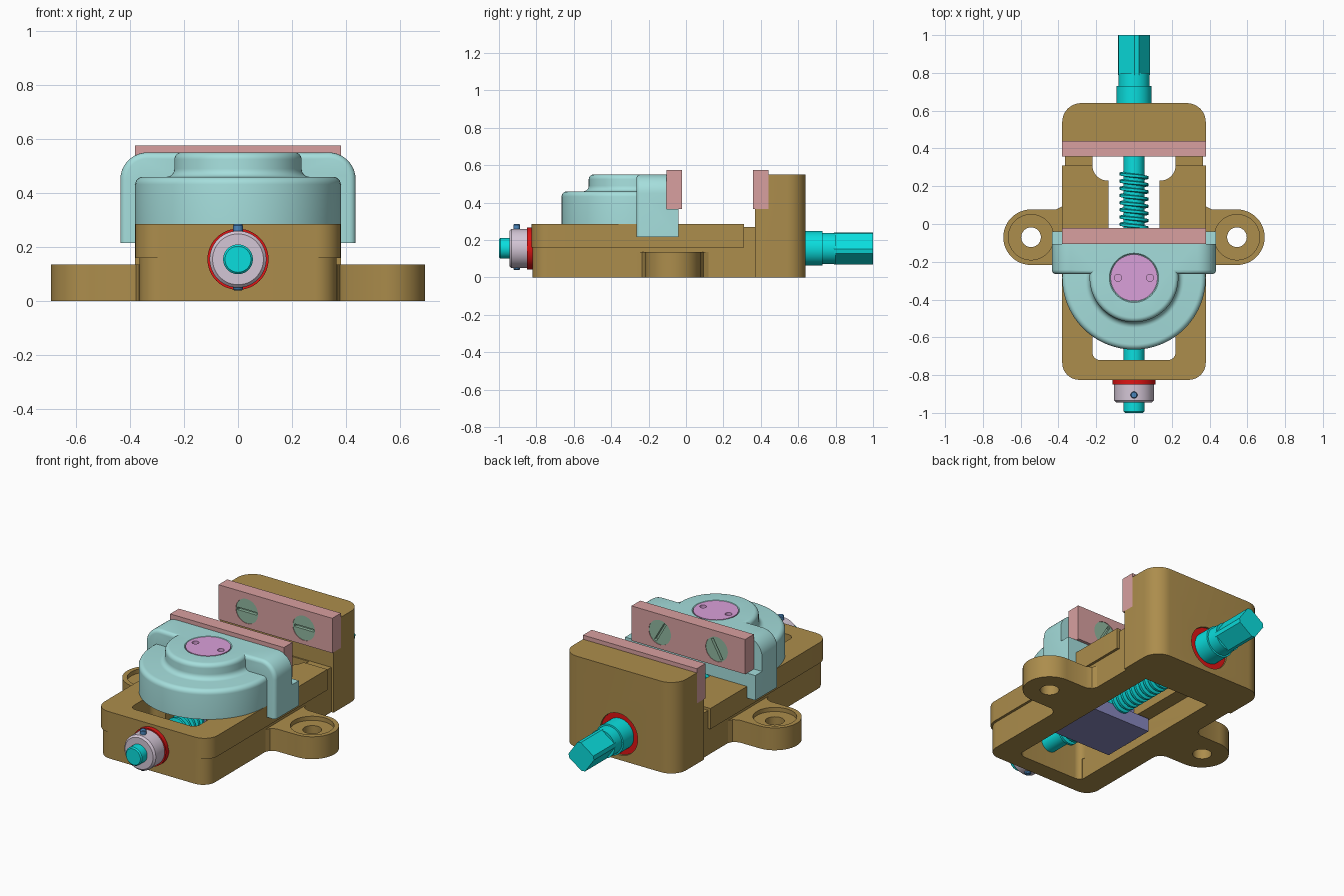
import bpy, bmesh
from math import pi, sin, cos, radians
from mathutils import Matrix, Vector

if "Cube" in bpy.data.objects:
    bpy.data.objects.remove(bpy.data.objects["Cube"])


def material(name, rgb):
    m = bpy.data.materials.new(name)
    m.diffuse_color = [((c / 255 + .055) / 1.055) ** 2.4 for c in rgb] + [1]
    m.use_nodes = True
    m.node_tree.nodes["Principled BSDF"].inputs["Base Color"].default_value = m.diffuse_color
    return m


TAN = material("bronze", (172, 141, 76))
AQUA = material("pale_aqua", (165, 222, 220))
CYAN = material("cyan", (10, 222, 222))
PINK = material("pink", (216, 160, 160))
RED = material("red", (222, 20, 20))
LILAC = material("lilac", (212, 198, 214))
PURPLE = material("orchid", (218, 160, 218))
GREEN = material("sage", (145, 185, 160))
BLUE = material("blue", (75, 135, 190))
NUT = material("slate_violet", (135, 135, 190))
AX = 0.155          # height of the screw axis
JC = -0.285         # y of the jaw centre


def make(name, bm, mat):
    bmesh.ops.recalc_face_normals(bm, faces=bm.faces)
    me = bpy.data.meshes.new(name)
    bm.to_mesh(me)
    bm.free()
    ob = bpy.data.objects.new(name, me)
    bpy.context.collection.objects.link(ob)
    if mat:
        me.materials.append(mat)
    return ob


def prism(name, pts, lo, hi, axis='Z', mat=None):
    """Extrude an outline: XY outline along Z, or XZ outline along Y."""
    bm = bmesh.new()
    put = (lambda p, h: (p[0], p[1], h)) if axis == 'Z' else (lambda p, h: (p[0], h, p[1]))
    a = [bm.verts.new(put(p, lo)) for p in pts]
    b = [bm.verts.new(put(p, hi)) for p in pts]
    bm.faces.new(a)
    bm.faces.new(b)
    for i in range(len(pts)):
        j = (i + 1) % len(pts)
        bm.faces.new((a[i], a[j], b[j], b[i]))
    return make(name, bm, mat)


def arc(cx, cy, r, a0, a1, n=10):
    return [(cx + r * cos(radians(a0 + (a1 - a0) * i / n)),
             cy + r * sin(radians(a0 + (a1 - a0) * i / n))) for i in range(n + 1)]


def rrect(hw, y0, y1, rf=0, rb=0):
    """Rectangle centred on x with rounded front / back corners."""
    out = []
    for s, y, r, a in ((1, y0, rf, -90), (1, y1, rb, 0), (-1, y1, rb, 90), (-1, y0, rf, 180)):
        cy = y + r if y == y0 else y - r
        out += arc(s * (hw - r), cy, r, a, a + 90) if r else [(s * hw, y)]
    return out


def box(name, x0, x1, y0, y1, z0, z1, mat=None):
    return prism(name, [(x0, y0), (x1, y0), (x1, y1), (x0, y1)], z0, z1, mat=mat)


def turn(name, prof, loc=(0, 0, 0), axis='Z', mat=None, n=48):
    """Revolve an open (radius, height) profile and cap both ends."""
    bm = bmesh.new()
    rot = Matrix.Rotation(-pi / 2, 3, 'X') if axis == 'Y' else Matrix.Identity(3)
    rings = [[bm.verts.new(rot @ Vector((r * cos(2 * pi * i / n), r * sin(2 * pi * i / n), h)) + Vector(loc))
              for i in range(n)] for r, h in prof]
    for a, b in zip(rings, rings[1:]):
        for i in range(n):
            j = (i + 1) % n
            bm.faces.new((a[i], a[j], b[j], b[i]))
    bm.faces.new(rings[0])
    bm.faces.new(rings[-1])
    return make(name, bm, mat)


def boolean(ob, others, op='DIFFERENCE'):
    bpy.context.view_layer.objects.active = ob
    for o in others:
        m = ob.modifiers.new("bool", 'BOOLEAN')
        m.operation, m.object, m.solver = op, o, 'EXACT'
        bpy.ops.object.modifier_apply(modifier=m.name)
        bpy.data.objects.remove(o)
    return ob


# base: body, side rails, relief step, fixed jaw block
base = prism("base", rrect(.365, -.82, .5, .08), 0, .165, mat=TAN)
adds = [prism("rails", rrect(.38, -.825, .31, .09), .16, .285),
        box("relief", -.365, .365, .2, .45, .1, .27),
        prism("block", rrect(.38, .37, .64, 0, .1), 0, .55)]
# mounting lugs with flared roots
for s in (1, -1):
    ol = [(.3, -.26), (.366, -.26), (.378, -.234), (.41, -.218)] + arc(.545, -.07, .147, -90, 90, 24)
    ol += [(.41, .078), (.378, .094), (.366, .12), (.3, .12)]
    adds.append(prism("lug", [(s * x, y) for x, y in ol], 0, .135))
boolean(base, adds, 'UNION')
# slots, jaw seat, counterbores
cuts = [prism("front_window", rrect(.22, -.72, -.5, .04, .04), -.1, .4),
        prism("rear_window", rrect(.22, .23, .362, .08), -.1, .4),
        box("guide_slot", -.135, .135, -.6, .3, -.1, .4),
        box("nut_channel", -.22, .22, -.70, .34, -.1, .125),
        box("seat", -.5, .5, .3, .44, .365, .7),
        turn("rear_bore", [(.125, .612), (.125, .7)], (0, 0, AX), 'Y')]
for s in (1, -1):
    cuts += [turn("bolt_hole", [(.052, -.1), (.052, .3)], (s * .545, -.07, 0)),
             turn("bolt_seat", [(.12, .11), (.12, .3)], (s * .545, -.07, 0))]
boolean(base, cuts)

# sliding jaw: saddle bar over the rails
side = [(.38, .285), (.38, .215), (.435, .215)] + arc(.335, .45, .1, 0, 90)
jaw = prism("sliding_jaw", side + [(-x, z) for x, z in reversed(side)], -.265, -.04, 'Y', AQUA)
bm = bmesh.new()
bm.from_mesh(jaw.data)
rim = [e for e in bm.edges if all(v.co.y < -.26 and (v.co.z > .3 or abs(v.co.x) > .43) for v in e.verts)]
bmesh.ops.bevel(bm, geom=rim, offset=.022, segments=4, profile=.5, affect='EDGES')
bm.to_mesh(jaw.data)
bm.free()
# round nose with raised boss
nose = turn("nose", [(.38, .285)] + arc(.352, .432, .028, 0, 90, 6) +
            arc(.265, .49, .03, 270, 180, 6) + arc(.21, .525, .025, 0, 90, 6), (0, JC, 0), n=96)
boolean(nose, [box("trim", -1, 1, -.2, 1, 0, 1)])
boolean(jaw, [nose], 'UNION')
boolean(jaw, [box("plate_seat", -1, 1, -.105, .2, .365, .8),
              turn("cap_bore", [(.125, .45), (.125, .545), (.137, .556)], (0, JC, 0))])

# cap on the jaw with two spanner holes
cap = turn("jaw_cap", [(.124, .44), (.124, .55)], (0, JC, 0), mat=PURPLE)
boolean(cap, [turn("hole", [(.019, .5), (.019, .6)], (s * .085, JC, 0), n=20) for s in (1, -1)])

# gripping plates and slotted screws
for label, y0, y1, face, d in (("fixed", .357, .44, .36, 1), ("sliding", -.105, -.022, -.025, -1)):
    plate = box(label + "_jaw_plate", -.38, .38, y0, y1, .365, .575, PINK)
    for s in (1, -1):
        loc = (s * .19, 0, .465)
        boolean(plate, [turn("bore", [(.074, y0 - .05), (.074, y1 + .05)], loc, 'Y')])
        h = sorted((face, face + d * .07))
        screw = turn(label + "_plate_screw", [(.074, h[0]), (.074, h[1])], loc, 'Y', GREEN)
        slot = box("slot", -.065, .065, face - .02, face + .02, -.008, .008)
        ang = 0 if d == 1 else s * radians(60)
        slot.data.transform(Matrix.Translation(loc) @ Matrix.Rotation(ang, 4, 'Y'))
        boolean(screw, [slot])

# lead screw shaft
turn("lead_screw", [(.048, -1), (.055, -.993), (.055, .4), (.092, .401), (.092, .73), (.083, .731), (.083, .8)],
     (0, 0, AX), 'Y', CYAN)
prism("square_drive", [(.085 * cos(radians(a)), AX + .085 * sin(radians(a)))
                       for k in range(4) for a in (72 + 90 * k, 88 + 90 * k)], .79, 1, 'Y', CYAN)
# helical thread
bm = bmesh.new()
prev, pitch, seg = None, .038, 24
section = ((.05, -.012), (.076, -.007), (.076, .007), (.05, .012))
for i in range(int(.86 / pitch * seg) + 1):
    a, y = 2 * pi * i / seg, -.59 + pitch * i / seg
    ring = [bm.verts.new((r * cos(a), y + o, AX + r * sin(a))) for r, o in section]
    if prev:
        for k in range(4):
            bm.faces.new((prev[k], prev[(k + 1) % 4], ring[(k + 1) % 4], ring[k]))
    else:
        bm.faces.new(ring)
    prev = ring
bm.faces.new(prev)
make("screw_thread", bm, CYAN)

# washers, front collar and locking pin
turn("front_washer", [(.113, -.85), (.113, -.82)], (0, 0, AX), 'Y', RED)
turn("rear_washer", [(.124, .6), (.124, .63)], (0, 0, AX), 'Y', RED)
turn("collar", [(.094, -.945), (.105, -.934), (.105, -.85)], (0, 0, AX), 'Y', LILAC)
turn("locking_pin", [(.014, .04), (.018, .045), (.018, .28), (.014, .285)], (0, -.905, 0), mat=BLUE, n=24)

# nut sliding in the channel
nut = box("slide_nut", -.2, .2, JC - .17, JC + .17, .035, .115, NUT)
boolean(nut, [box("neck", -.13, .13, JC - .13, JC + .13, .1, .275)], 'UNION')
turn("nut_post", [(.12, .26), (.12, .45)], (0, JC, 0), mat=NUT)

# smooth curved sides, keep sharp edges
bpy.ops.object.select_all(action='SELECT')
bpy.ops.object.shade_smooth_by_angle(angle=radians(30))
